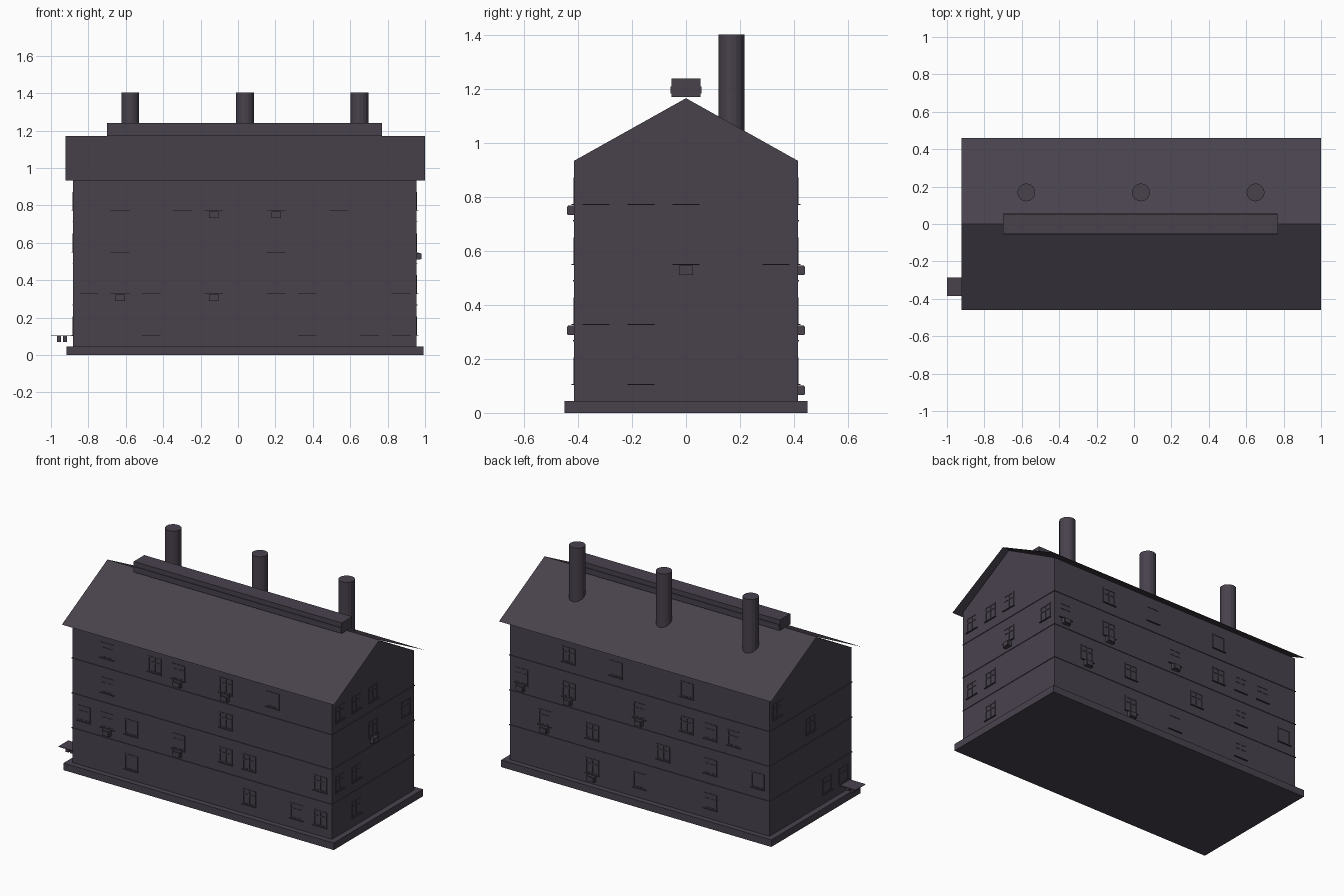
import bpy, bmesh, math
from mathutils import Matrix, Vector

if "Cube" in bpy.data.objects:
    bpy.data.objects.remove(bpy.data.objects["Cube"])

CX, HX, HY = 0.037, 0.918, 0.415      # wall centre and half sizes
FLOOR, STOREY, EAVE, RIDGE = 0.045, 0.2225, 0.935, 1.17
STEP = 0.167                          # window column spacing


def material(name, rgb):
    m = bpy.data.materials.new(name)
    m.use_nodes = True
    color = (*rgb, 1)
    m.diffuse_color = color
    m.node_tree.nodes["Principled BSDF"].inputs["Base Color"].default_value = color
    return m


slate = material("dark slate", (0.065, 0.054, 0.073))


def box(bm, lo, hi, frame=Matrix()):
    lo, hi = Vector(lo), Vector(hi)
    place = Matrix.Translation((lo + hi) / 2) @ Matrix.Diagonal((*(hi - lo), 1))
    return bmesh.ops.create_cube(bm, size=1, matrix=frame @ place)["verts"]


def finish(bm, name):
    mesh = bpy.data.meshes.new(name)
    bm.to_mesh(mesh)
    bm.free()
    mesh.materials.append(slate)
    ob = bpy.data.objects.new(name, mesh)
    bpy.context.collection.objects.link(ob)
    return ob


def extrude_x(name, profile, x0, x1, closed):
    """Sweep a (y, z) profile along x."""
    bm = bmesh.new()
    a, b = ([bm.verts.new((x, y, z)) for y, z in profile] for x in (x0, x1))
    n = len(profile)
    for i in range(n if closed else n - 1):
        j = (i + 1) % n
        bm.faces.new((a[i], a[j], b[j], b[i]))
    if closed:
        bm.faces.new(a)
        bm.faces.new(b)
    bmesh.ops.recalc_face_normals(bm, faces=bm.faces)
    return finish(bm, name)


# Base plate
bm = bmesh.new()
box(bm, (CX - 0.955, -0.45, 0), (CX + 0.955, 0.45, FLOOR))
finish(bm, "base_plate")

# Walls with gables
extrude_x("walls", [(-HY, FLOOR), (HY, FLOOR), (HY, EAVE), (0, RIDGE - 0.003), (-HY, EAVE)],
          CX - HX, CX + HX, True)

# Thin overhanging roof sheet
extrude_x("roof", [(0.46, 0.932), (0, RIDGE + 0.002), (-0.46, 0.932)], -0.923, 1.0, False)

# Ridge vent
bm = bmesh.new()
box(bm, (-0.7, -0.053, 1.172), (0.77, 0.053, 1.24))
box(bm, (-0.697, -0.057, 1.185), (0.767, 0.057, 1.21))
finish(bm, "ridge_vent")

# Chimneys
bm = bmesh.new()
for k in (-1, 0, 1):
    bmesh.ops.create_cone(bm, cap_ends=True, segments=16, radius1=0.048, radius2=0.048, depth=0.4,
                          matrix=Matrix.Translation((CX + k * 0.613, 0.169, 1.204)))
finish(bm, "chimneys")

# Floor bands
bm = bmesh.new()
for r in (1, 2, 3):
    z = FLOOR + r * STOREY
    box(bm, (CX - HX - 0.004, -HY - 0.004, z - 0.002), (CX + HX + 0.004, HY + 0.004, z + 0.002))
finish(bm, "floor_bands")

# Window layout from top storey down: w = cross bars, p = plain, a = with air conditioner
facades = {
    "front": (0, HY, ["." "w.wa.a.p..", ".w....w....", "wap.a.ww..w", "..p....w.ww"]),
    "east": (90, HX, ["www..", "..a.w", "ww...", ".w..."]),
    "back": (180, HY, ["...p..p.w..", ".www.a..a.a", "p.w.w..w.a.", "..w..p.a..."]),
    "west": (-90, HX, ["....w", "..w..", ".....", "ww..."]),
}


def add_window(frames, sills, units, m, u, z, kind):
    w, h, t = 0.046, 0.098, 0.008
    bars = [(-w, 0, t - w, h), (w - t, 0, w, h), (-w, 0, w, t), (-w, h - t, w, h)]
    if kind != "p":
        bars += [(-t / 2, 0, t / 2, h), (-w, h * 0.6, w, h * 0.6 + t)]
    for x0, z0, x1, z1 in bars:
        box(frames, (u + x0, -0.003, z + z0), (u + x1, 0.001, z + z1), m)
    box(sills, (u - 0.05, -0.009, z - 0.003), (u + 0.05, 0.001, z), m)
    if kind == "a":
        box(units, (u - 0.026, -0.022, z - 0.041), (u + 0.026, 0.001, z - 0.006), m)
        box(units, (u - 0.022, -0.027, z - 0.038), (u + 0.022, -0.021, z - 0.009), m)


for side, (angle, dist, rows) in facades.items():
    frames, sills, units = bmesh.new(), bmesh.new(), bmesh.new()
    m = (Matrix.Translation((CX, 0, 0)) @ Matrix.Rotation(math.radians(angle), 4, "Z")
         @ Matrix.Translation((0, -dist, 0)))
    flip = -1 if side in ("back", "west") else 1
    for r, row in enumerate(rows):
        z = FLOOR + (3 - r) * STOREY + 0.062
        for i, kind in enumerate(row):
            if kind != ".":
                u = flip * (i - len(row) // 2) * STEP
                add_window(frames, sills, units, m, u, z, kind)
    finish(frames, side + "_window_frames")
    finish(sills, side + "_window_sills")
    if units.verts:
        finish(units, side + "_air_conditioners")
    else:
        units.free()

# Small canopy and hanging boxes on the west end
bm = bmesh.new()
box(bm, (-1.0, -0.385, 0.102), (-0.88, -0.285, 0.105))
for x in (-0.957, -0.925):
    box(bm, (x - 0.011, -0.36, 0.07), (x + 0.011, -0.31, 0.102))
finish(bm, "west_canopy")
